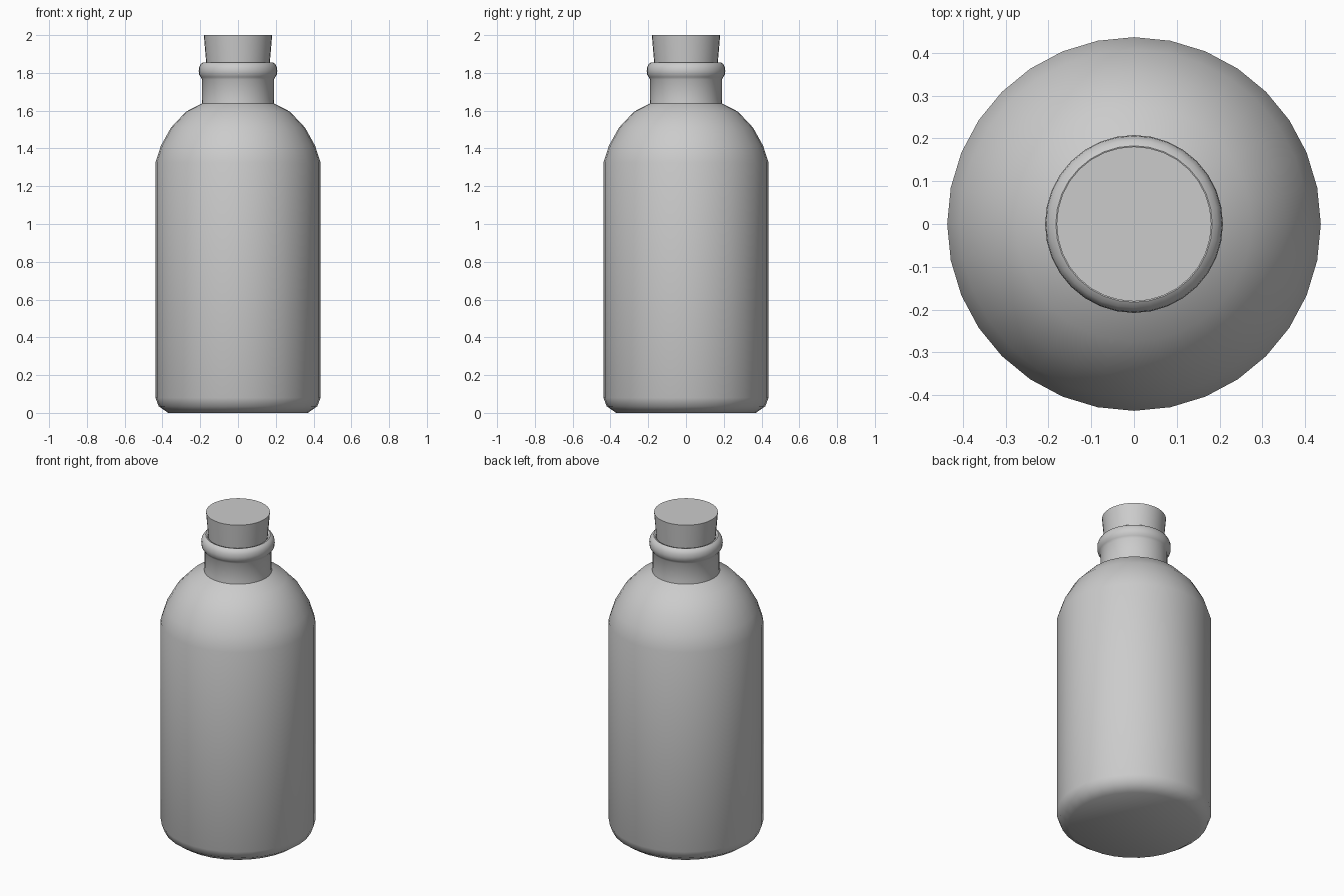
import bpy, bmesh, math

if "Cube" in bpy.data.objects:
    bpy.data.objects.remove(bpy.data.objects["Cube"])

SIDES = 32

def lathe(name, profile):
    """Revolve an (r, z) profile around z; radius 0 closes an end to a point."""
    bm = bmesh.new()
    verts = [bm.verts.new((r, 0, z)) for r, z in profile]
    edges = [bm.edges.new(p) for p in zip(verts, verts[1:])]
    bmesh.ops.spin(bm, geom=verts + edges, cent=(0, 0, 0), axis=(0, 0, 1),
                   angle=2 * math.pi, steps=SIDES)
    bmesh.ops.remove_doubles(bm, verts=bm.verts, dist=0.0005)
    bmesh.ops.recalc_face_normals(bm, faces=bm.faces)
    mesh = bpy.data.meshes.new(name)
    bm.to_mesh(mesh)
    bm.free()
    obj = bpy.data.objects.new(name, mesh)
    bpy.context.collection.objects.link(obj)
    bpy.ops.object.select_all(action='DESELECT')
    obj.select_set(True)
    bpy.context.view_layer.objects.active = obj
    bpy.ops.object.shade_smooth_by_angle(angle=math.radians(48))
    return obj

# Bottle: base, straight body, round shoulder, neck, rolled lip, inner throat
lathe("bottle", [
    (0, 0), (0.37, 0), (0.42, 0.035), (0.437, 0.08),
    (0.437, 1.325), (0.408, 1.415), (0.355, 1.51), (0.275, 1.595), (0.192, 1.637),
    (0.19, 1.66), (0.19, 1.765), (0.197, 1.778), (0.206, 1.79), (0.208, 1.81),
    (0.206, 1.83), (0.196, 1.848), (0.183, 1.856), (0.172, 1.852),
    (0.165, 1.835), (0.163, 1.70), (0, 1.70)])

# Stopper: tapered plug seated in the throat
lathe("stopper", [
    (0, 1.72), (0.157, 1.72), (0.169, 1.86), (0.181, 2.0), (0, 2.0)])
